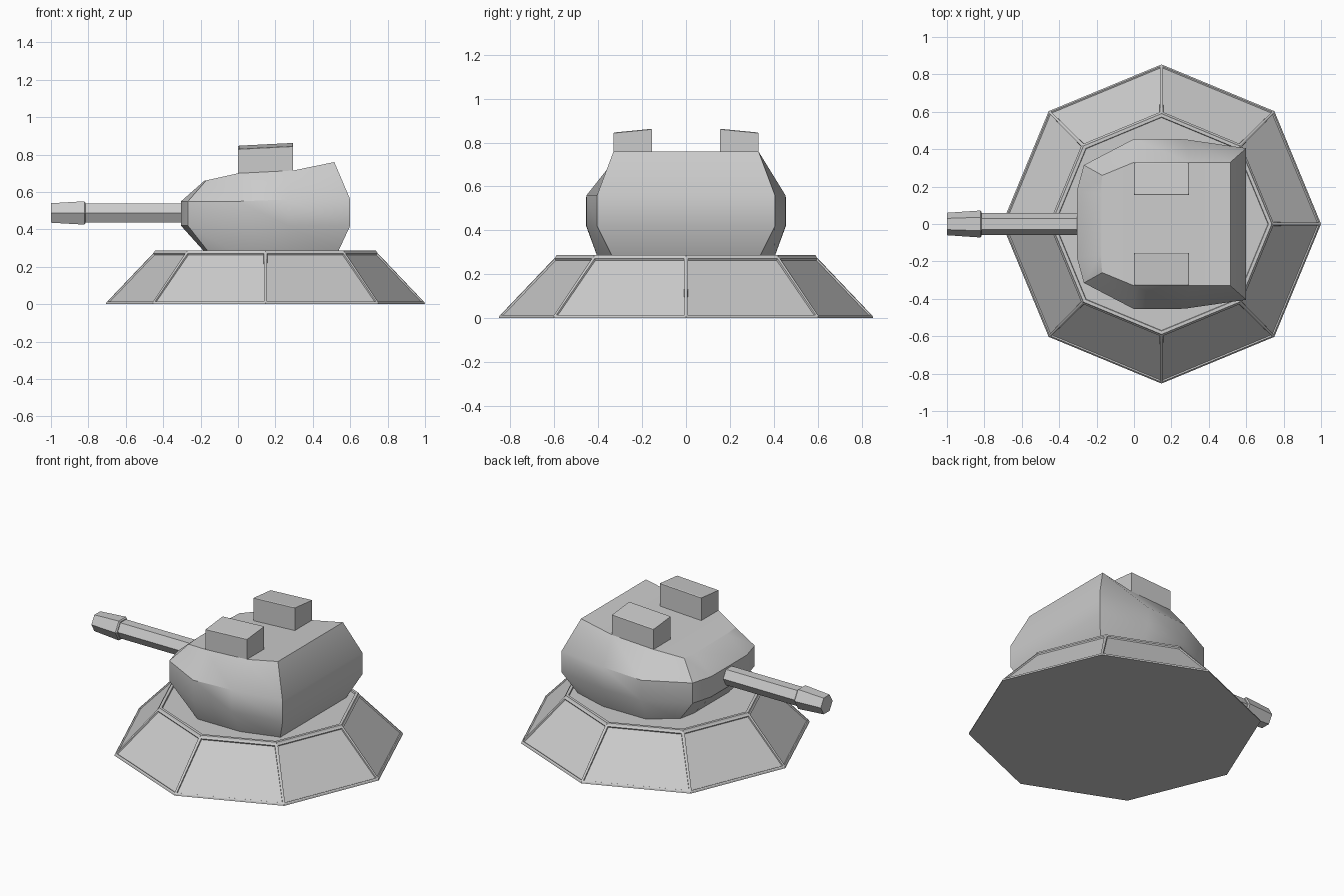
import bpy, bmesh
from math import radians, cos, sin, pi
from mathutils import Matrix

if "Cube" in bpy.data.objects:
    bpy.data.objects.remove(bpy.data.objects["Cube"])


def finish(name, bm, smooth=None):
    bmesh.ops.recalc_face_normals(bm, faces=bm.faces[:])
    mesh = bpy.data.meshes.new(name)
    bm.to_mesh(mesh)
    bm.free()
    ob = bpy.data.objects.new(name, mesh)
    bpy.context.collection.objects.link(ob)
    if smooth:
        bpy.context.view_layer.objects.active = ob
        ob.select_set(True)
        bpy.ops.object.shade_smooth_by_angle(angle=radians(smooth))
        ob.select_set(False)
    return ob


def loft(bm, rings, caps=True):
    rows = [[bm.verts.new(p) for p in ring] for ring in rings]
    n = len(rows[0])
    sides = [[bm.faces.new((a[i], a[(i + 1) % n], b[(i + 1) % n], b[i]))
              for i in range(n)] for a, b in zip(rows, rows[1:])]
    if caps:
        bm.faces.new(rows[0])
        bm.faces.new(rows[-1])
    return rows, sides


# Octagonal base: thin plinth, sloping framed panels, framed deck
bm = bmesh.new()
rings = [[(0.147 + r * cos(i * pi / 4), r * sin(i * pi / 4), z) for i in range(8)]
         for r, z in ((0.853, 0), (0.85, 0.01), (0.595, 0.278), (0.59, 0.288))]
rows, sides = loft(bm, rings)
bm.faces.ensure_lookup_table()
deck = bm.faces[-1]
bmesh.ops.recalc_face_normals(bm, faces=bm.faces[:])
bmesh.ops.inset_individual(bm, faces=sides[1], thickness=0.012, depth=0)
bmesh.ops.inset_individual(bm, faces=sides[1], thickness=0.004, depth=-0.008)
bmesh.ops.inset_individual(bm, faces=[deck], thickness=0.018, depth=0)
bmesh.ops.inset_individual(bm, faces=[deck], thickness=0.003, depth=-0.008)
finish("base", bm)

# Turret body: four levels lofted from half outlines, mirrored across y
levels = [
    [(-.17, .18, .27), (-.15, .28, .27), (0, .40, .27), (.3, .40, .27), (.53, .33, .27)],
    [(-.305, .18, .42), (-.268, .315, .42), (0, .455, .42), (.27, .453, .42), (.6, .405, .42)],
    [(-.305, .18, .55), (-.268, .315, .55), (0, .455, .55), (.27, .453, .56), (.6, .405, .56)],
    [(-.18, .16, .66), (-.17, .26, .662), (0, .33, .70), (.295, .33, .715), (.515, .33, .76)],
]
rings = [half + [(x, -y, z) for x, y, z in reversed(half)] for half in levels]
bm = bmesh.new()
rows, _ = loft(bm, rings, caps=False)
bm.faces.new(rows[0])
top = rows[-1]
for i in range(4):
    bm.faces.new((top[i], top[i + 1], top[8 - i], top[9 - i]))
finish("turret", bm, 32)

# Two roof boxes with tilted, slightly framed lids
for side, name in ((1, "left_roof_box"), (-1, "right_roof_box")):
    bm = bmesh.new()
    corners = [(0, .155, .845), (.295, .155, .86), (.295, .33, .843), (0, .33, .828)]
    rings = [[(x, side * y, z - dz) for x, y, z in corners] for dz in (0.17, 0)]
    loft(bm, rings)
    bmesh.ops.recalc_face_normals(bm, faces=bm.faces[:])
    lid = max(bm.faces, key=lambda f: f.calc_center_median().z)
    bmesh.ops.inset_individual(bm, faces=[lid], thickness=0.008, depth=0.003)
    finish(name, bm)


# Hexagonal barrel and tapered muzzle
def hex_tube(name, stations):
    bm = bmesh.new()
    loft(bm, [[(x, r * cos(i * pi / 3), 0.488 + r * sin(i * pi / 3)) for i in range(6)]
              for x, r in stations])
    finish(name, bm)


hex_tube("barrel", [(-0.2, 0.058), (-0.84, 0.058)])
hex_tube("muzzle", [(-0.815, 0.064), (-0.822, 0.072), (-1.0, 0.06)])
